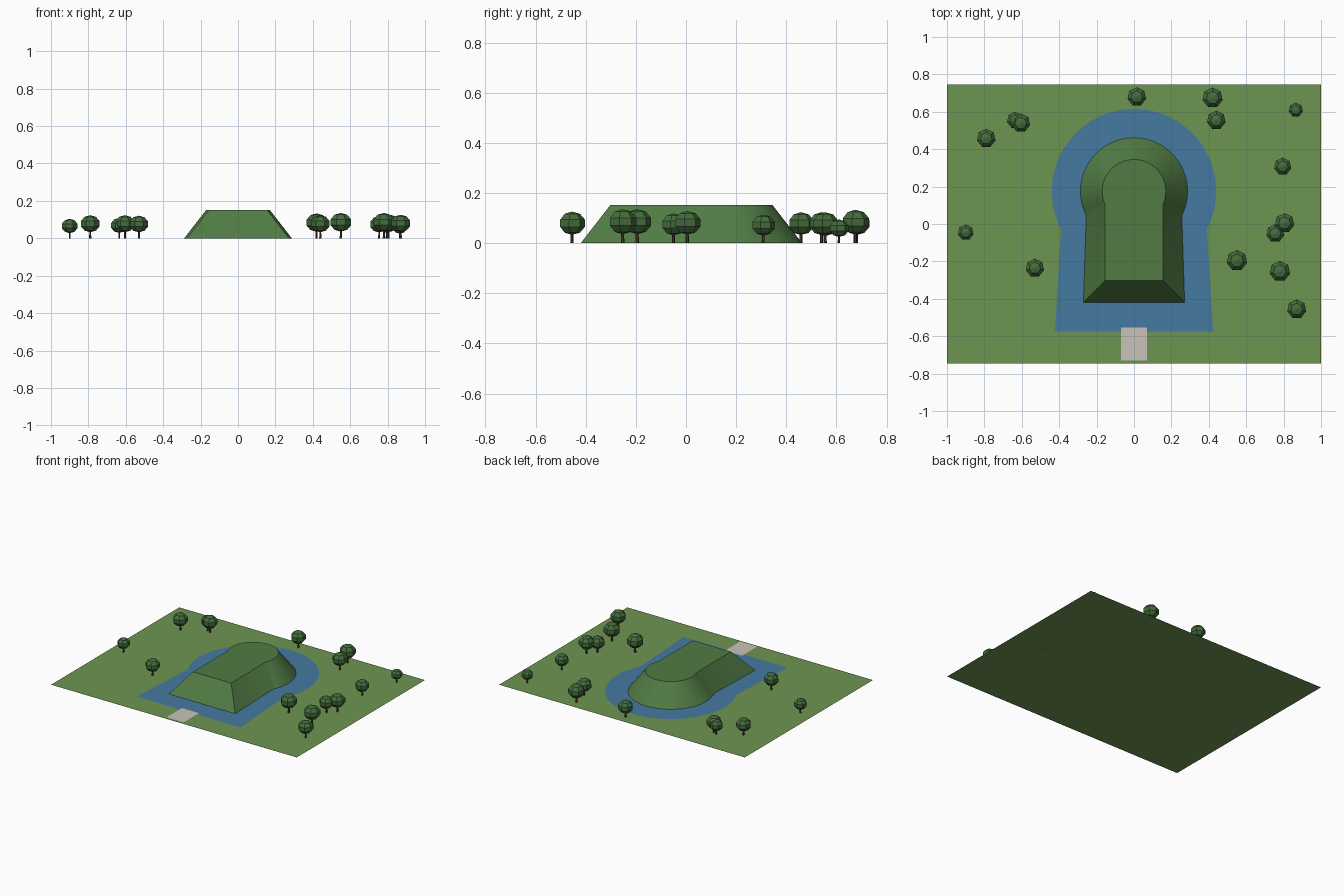
import bpy, bmesh
from math import acos, cos, sin, pi, radians
from mathutils import Matrix

if "Cube" in bpy.data.objects:
    bpy.data.objects.remove(bpy.data.objects["Cube"])


def material(name, srgb):
    lin = [((c / 255 + 0.055) / 1.055) ** 2.4 for c in srgb] + [1]
    m = bpy.data.materials.new(name)
    m.use_nodes = True
    m.diffuse_color = lin
    bsdf = m.node_tree.nodes["Principled BSDF"]
    bsdf.inputs["Base Color"].default_value = lin
    bsdf.inputs["Roughness"].default_value = 0.9
    return m


GRASS = material("grass", (109, 149, 82))
WATER = material("water", (69, 122, 161))
TURF = material("mound turf", (81, 123, 68))
STONE = material("pale stone", (200, 196, 186))
LEAF = material("leaves", (68, 108, 60))
BARK = material("bark", (82, 62, 44))


def add_object(name, bm, *mats):
    mesh = bpy.data.meshes.new(name)
    bm.to_mesh(mesh)
    bm.free()
    for m in mats:
        mesh.materials.append(m)
    ob = bpy.data.objects.new(name, mesh)
    bpy.context.collection.objects.link(ob)
    return ob


def flat_plate(name, outline, z, mat):
    bm = bmesh.new()
    bm.faces.new([bm.verts.new((x, y, z)) for x, y in outline])
    return add_object(name, bm, mat)


def rectangle(x, y0, y1):
    return [(-x, y0), (x, y0), (x, y1), (-x, y1)]


def keyhole(radius, waist, front_half, front_y, centre_y=0.175, steps=48):
    """Round back joined to a straight front, counter-clockwise."""
    a = acos(waist / radius)
    pts = [(-front_half, front_y), (front_half, front_y)]
    for i in range(steps + 1):
        t = -a + (pi + 2 * a) * i / steps
        pts.append((radius * cos(t), centre_y + radius * sin(t)))
    return pts


# Ground, moat and entrance path
flat_plate("ground", rectangle(1, -0.745, 0.745), 0, GRASS)
flat_plate("moat", keyhole(0.44, 0.39, 0.423, -0.575), 0.002, WATER)
flat_plate("entrance_path", rectangle(0.07, -0.73, -0.553), 0.004, STONE)

# Keyhole mound: sloped sides between a wide base and a narrow flat top
bm = bmesh.new()
base = [bm.verts.new((x, y, 0)) for x, y in keyhole(0.288, 0.257, 0.272, -0.42)]
top = [bm.verts.new((x, y, 0.152)) for x, y in keyhole(0.17, 0.155, 0.155, -0.302)]
for i in range(len(base)):
    j = (i + 1) % len(base)
    bm.faces.new((base[i], base[j], top[j], top[i]))
bm.faces.new(top)
mound = add_object("keyhole_mound", bm, TURF)
bpy.ops.object.select_all(action="DESELECT")
mound.select_set(True)
bpy.context.view_layer.objects.active = mound
bpy.ops.object.shade_smooth_by_angle(angle=radians(20))


# Trees: thin trunk with a slightly squashed, faceted crown
def tree(index, x, y, r):
    bm = bmesh.new()
    bmesh.ops.create_cone(bm, cap_ends=True, segments=6, radius1=0.13 * r,
                          radius2=0.1 * r, depth=r,
                          matrix=Matrix.Translation((0, 0, r / 2)))
    trunk_faces = set(bm.faces)
    bmesh.ops.create_uvsphere(bm, u_segments=7, v_segments=5, radius=r * 1.05,
                              matrix=Matrix.Translation((0, 0, 1.53 * r))
                              @ Matrix.Diagonal((1, 1, 0.85, 1)))
    for f in bm.faces:
        f.material_index = 1 if f in trunk_faces else 0
    ob = add_object(f"tree_{index}", bm, LEAF, BARK)
    ob.location = (x, y, 0)


TREES = [
    (-0.9, -0.045, 0.043), (-0.53, -0.235, 0.05), (-0.79, 0.458, 0.051),
    (-0.635, 0.555, 0.045), (-0.605, 0.54, 0.051), (0.015, 0.68, 0.051),
    (0.42, 0.675, 0.055), (0.44, 0.555, 0.051), (0.865, 0.61, 0.039),
    (0.795, 0.308, 0.047), (0.805, 0.005, 0.053), (0.755, -0.05, 0.049),
    (0.55, -0.195, 0.056), (0.78, -0.253, 0.056), (0.87, -0.455, 0.052),
]
for n, spec in enumerate(TREES, 1):
    tree(n, *spec)
